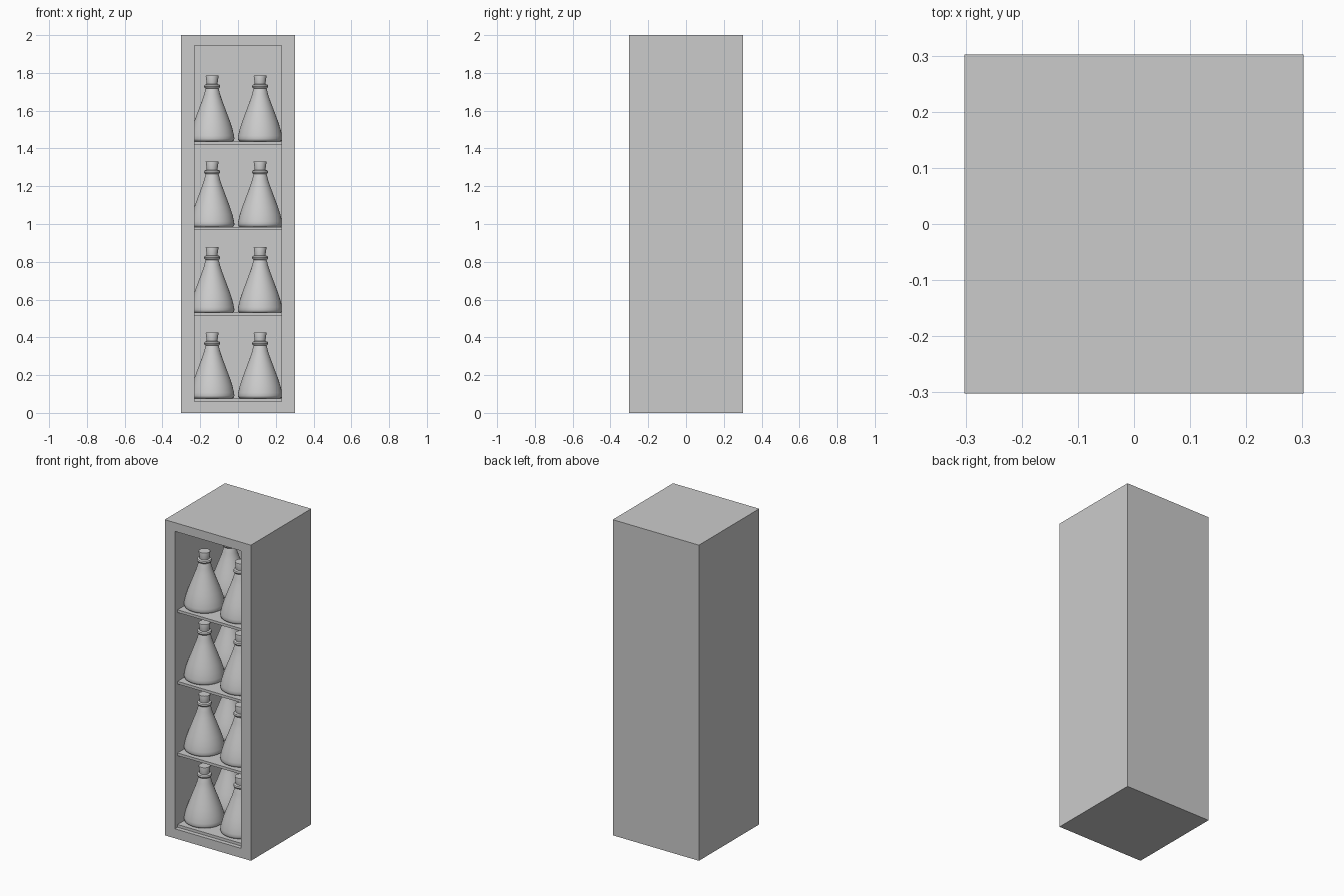
import bpy, bmesh, math

if "Cube" in bpy.data.objects:
    bpy.data.objects.remove(bpy.data.objects["Cube"])

W, H = 0.302, 2.0          # half width and height of the cabinet
IN = 0.231                 # half width of the opening
Z0, Z1 = 0.06, 1.945       # opening bottom and top
BACK = 0.24                # inner back wall
SHELF_T, STEP = 0.017, 0.4535


def mesh_object(name, bm):
    bmesh.ops.recalc_face_normals(bm, faces=bm.faces[:])
    mesh = bpy.data.meshes.new(name)
    bm.to_mesh(mesh)
    bm.free()
    obj = bpy.data.objects.new(name, mesh)
    bpy.context.collection.objects.link(obj)
    return obj


def box(name, x0, x1, y0, y1, z0, z1):
    bm = bmesh.new()
    bmesh.ops.create_cube(bm, size=1)
    for v in bm.verts:
        v.co.x = x1 if v.co.x > 0 else x0
        v.co.y = y1 if v.co.y > 0 else y0
        v.co.z = z1 if v.co.z > 0 else z0
    return mesh_object(name, bm)


def lathe(name, profile, sides=40):
    bm = bmesh.new()
    verts = [bm.verts.new((r, 0, z)) for r, z in profile]
    edges = [bm.edges.new(p) for p in zip(verts, verts[1:])]
    bmesh.ops.spin(bm, geom=verts + edges, cent=(0, 0, 0), axis=(0, 0, 1),
                   angle=2 * math.pi, steps=sides, use_duplicate=False)
    bmesh.ops.remove_doubles(bm, verts=bm.verts[:], dist=1e-5)
    obj = mesh_object(name, bm)
    bpy.ops.object.select_all(action='DESELECT')
    obj.select_set(True)
    bpy.context.view_layer.objects.active = obj
    bpy.ops.object.shade_smooth_by_angle(angle=math.radians(40))
    return obj


# Cabinet: a box whose front face is inset and pushed in to make the recess
bm = bmesh.new()
outer = [(-W, 0), (W, 0), (W, H), (-W, H)]
inner = [(-IN, Z0), (IN, Z0), (IN, Z1), (-IN, Z1)]
rings = [[bm.verts.new((x, y, z)) for x, z in loop]
         for loop, y in ((outer, W), (outer, -W), (inner, -W), (inner, BACK))]
for a, b in zip(rings, rings[1:]):
    for i in range(4):
        j = (i + 1) % 4
        bm.faces.new((a[i], a[j], b[j], b[i]))
bm.faces.new(rings[0])
bm.faces.new(rings[-1])
mesh_object("cabinet", bm)

# Bottle and cork profiles as radius, height
BOTTLE = [(0, 0), (0.108, 0), (0.115, 0.005), (0.118, 0.014), (0.116, 0.03),
          (0.108, 0.065), (0.095, 0.105), (0.08, 0.145), (0.065, 0.185),
          (0.052, 0.22), (0.042, 0.25), (0.036, 0.275), (0.034, 0.28),
          (0.04, 0.284), (0.043, 0.291), (0.04, 0.299), (0.034, 0.302),
          (0.026, 0.303), (0, 0.303)]
CORK = [(0, 0.295), (0.028, 0.295), (0.029, 0.31), (0.034, 0.345),
        (0.033, 0.348), (0, 0.348)]
bottle = lathe("bottle", BOTTLE)
cork = lathe("cork", CORK, 32)

# Shelves, each with two rows of two bottles
first = True
for level in range(4):
    z = Z0 + level * STEP
    box("shelf", -IN, IN, -0.275, BACK, z, z + SHELF_T)
    for x in (-0.137, 0.117):
        for y in (-0.14, 0.115):
            for part in (bottle, cork):
                obj = part
                if not first:
                    obj = part.copy()
                    bpy.context.collection.objects.link(obj)
                obj.location = (x, y, z + SHELF_T)
            first = False
